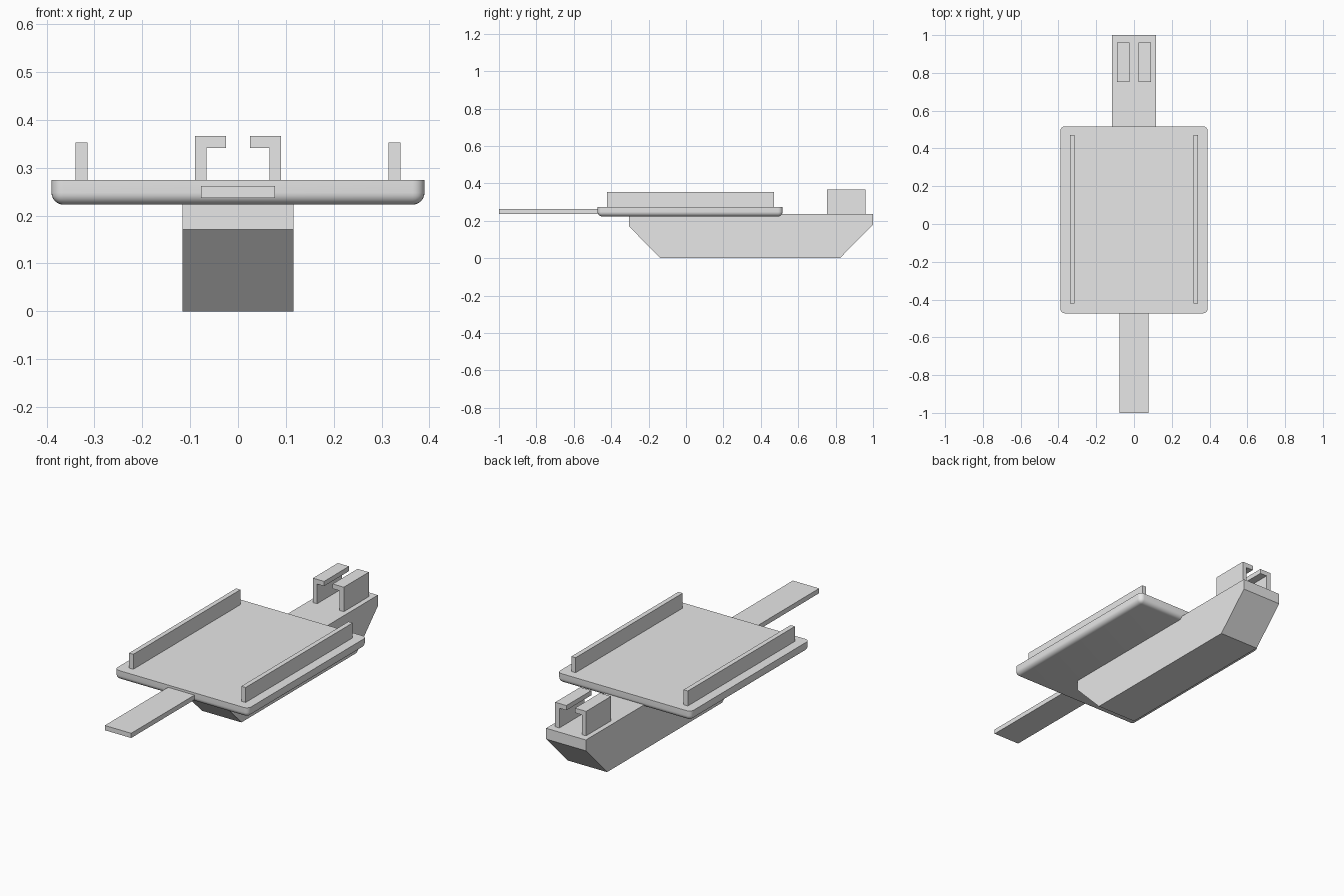
import bpy, bmesh, math

if "Cube" in bpy.data.objects:
    bpy.data.objects.remove(bpy.data.objects["Cube"])

grey = bpy.data.materials.new("light grey")
grey.diffuse_color = (0.8, 0.8, 0.8, 1)
grey.use_nodes = True
grey.node_tree.nodes["Principled BSDF"].inputs["Base Color"].default_value = grey.diffuse_color


def finish(name, bm):
    bmesh.ops.recalc_face_normals(bm, faces=bm.faces)
    mesh = bpy.data.meshes.new(name)
    bm.to_mesh(mesh)
    bm.free()
    mesh.materials.append(grey)
    ob = bpy.data.objects.new(name, mesh)
    bpy.context.collection.objects.link(ob)
    return ob


def extrude(name, points, offset):
    """Solid prism from a flat outline."""
    bm = bmesh.new()
    face = bm.faces.new([bm.verts.new(p) for p in points])
    new = bmesh.ops.extrude_face_region(bm, geom=[face])["geom"]
    bmesh.ops.translate(bm, vec=offset,
                        verts=[v for v in new if isinstance(v, bmesh.types.BMVert)])
    return finish(name, bm)


def box(name, x0, x1, y0, y1, z0, z1):
    return extrude(name, [(x0, y0, z0), (x1, y0, z0), (x1, y1, z0), (x0, y1, z0)],
                   (0, 0, z1 - z0))


# Keel with sloped ends
keel = [(-0.306, 0.237), (-0.306, 0.171), (-0.137, 0), (0.823, 0), (1, 0.18), (1, 0.237)]
extrude("keel", [(-0.116, y, z) for y, z in keel], (0.232, 0, 0))

# Deck plate: rounded corners and bottom rim, sharp top rim
deck = box("deck", -0.39, 0.39, -0.473, 0.517, 0.223, 0.274)
bm = bmesh.new()
bm.from_mesh(deck.data)
rim = [e for e in bm.edges if min(v.co.z for v in e.verts) < 0.25]
bmesh.ops.bevel(bm, geom=rim, offset=0.025, segments=6, profile=0.5, affect='EDGES')
bm.to_mesh(deck.data)
bm.free()
bpy.context.view_layer.objects.active = deck
deck.select_set(True)
bpy.ops.object.shade_smooth_by_angle(angle=math.radians(30))

# Front tongue
box("tongue", -0.077, 0.077, -1, -0.40, 0.237, 0.262)

# Side rails and hooked rear brackets, mirrored
hook = [(0.066, 0.237), (0.09, 0.237), (0.09, 0.366),
        (0.025, 0.366), (0.025, 0.341), (0.066, 0.341)]
for side, s in (("left", -1), ("right", 1)):
    box(side + "_rail", s * 0.315, s * 0.34, -0.422, 0.47, 0.274, 0.353)
    extrude(side + "_bracket", [(s * x, 0.753, z) for x, z in hook], (0, 0.208, 0))
